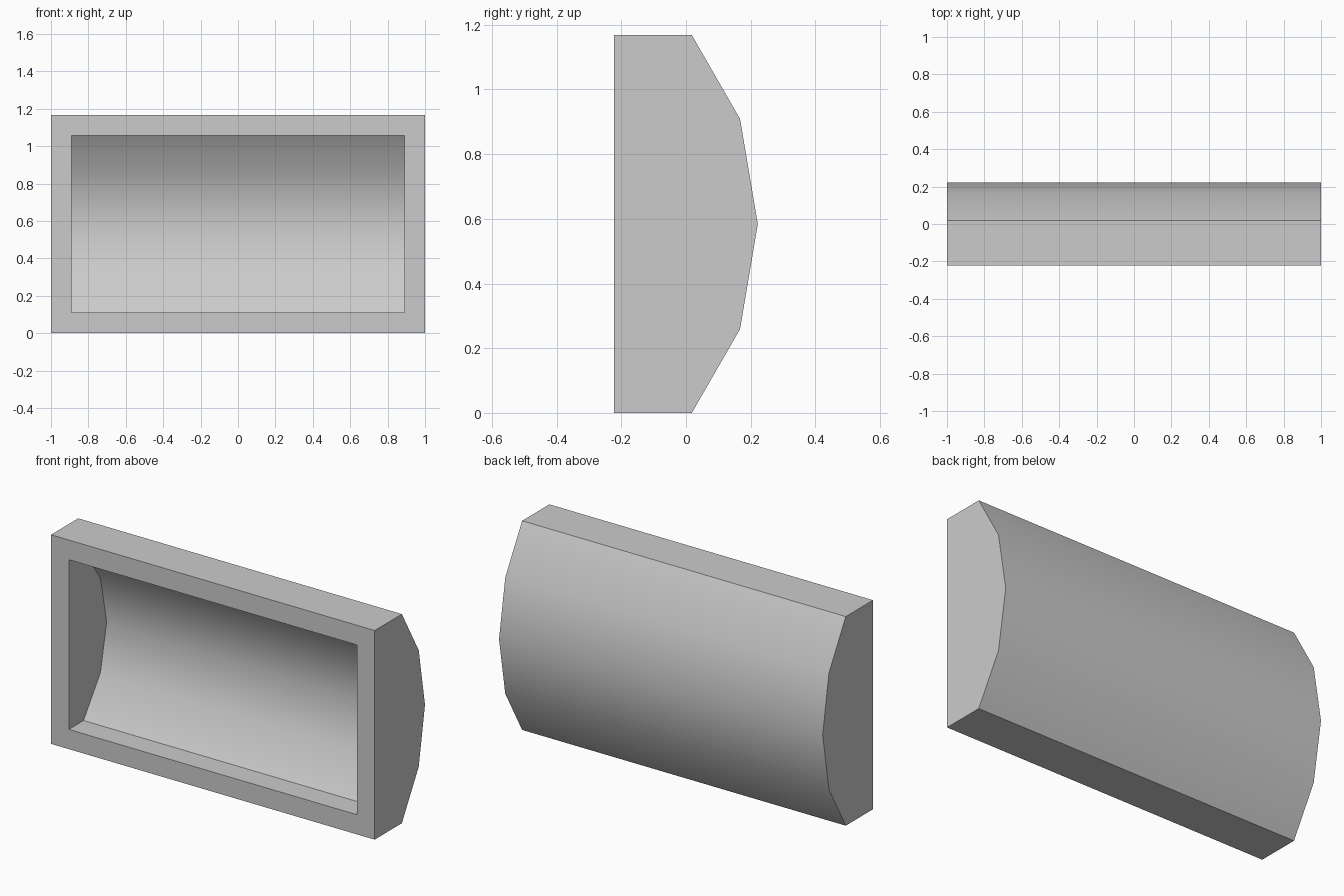
import bpy, bmesh, math

if "Cube" in bpy.data.objects:
    bpy.data.objects.remove(bpy.data.objects["Cube"], do_unlink=True)

HEIGHT, FRONT, WALL = 1.168, -0.222, 0.11
MID = HEIGHT / 2

# Half of the bowed back, as (y, height above the middle)
BOW = [(0.222, 0.0), (0.167, 0.325), (0.018, MID)]


def side_profile(inset):
    """Side outline from bottom front, around the back, to top front."""
    scale = (MID - inset) / MID
    upper = [(y - inset, h * scale) for y, h in BOW] + [(FRONT, MID - inset)]
    lower = [(y, -h) for y, h in reversed(upper[1:])]
    return [(y, MID + h) for y, h in lower + upper]


def add_trough(bm, half_width, inset):
    """Open-fronted trough; returns its left and right outline vertices."""
    left, right = [
        [bm.verts.new((x, y, z)) for y, z in side_profile(inset)]
        for x in (half_width, -half_width)
    ]
    bm.faces.new(left)
    bm.faces.new(right)
    for i in range(len(left) - 1):
        bm.faces.new((left[i], left[i + 1], right[i + 1], right[i]))
    return left, right


bm = bmesh.new()

# Outer shell and hollow
outer_l, outer_r = add_trough(bm, 1.0, 0.0)
inner_l, inner_r = add_trough(bm, 1.0 - WALL, WALL)

# Flat front rim joining the two
outer = [outer_l[0], outer_l[-1], outer_r[-1], outer_r[0]]
inner = [inner_l[0], inner_l[-1], inner_r[-1], inner_r[0]]
for i in range(4):
    j = (i + 1) % 4
    bm.faces.new((outer[i], outer[j], inner[j], inner[i]))

bmesh.ops.recalc_face_normals(bm, faces=bm.faces)
mesh = bpy.data.meshes.new("curved_back_tray")
bm.to_mesh(mesh)
bm.free()

# Plain grey colour
grey = bpy.data.materials.new("light_grey")
grey.use_nodes = True
color = (0.6, 0.6, 0.6, 1.0)
grey.diffuse_color = color
grey.node_tree.nodes["Principled BSDF"].inputs["Base Color"].default_value = color
mesh.materials.append(grey)

tray = bpy.data.objects.new("curved_back_tray", mesh)
bpy.context.collection.objects.link(tray)

# Smooth bow, crisp corners
bpy.ops.object.select_all(action="DESELECT")
tray.select_set(True)
bpy.context.view_layer.objects.active = tray
bpy.ops.object.shade_smooth_by_angle(angle=math.radians(30))
